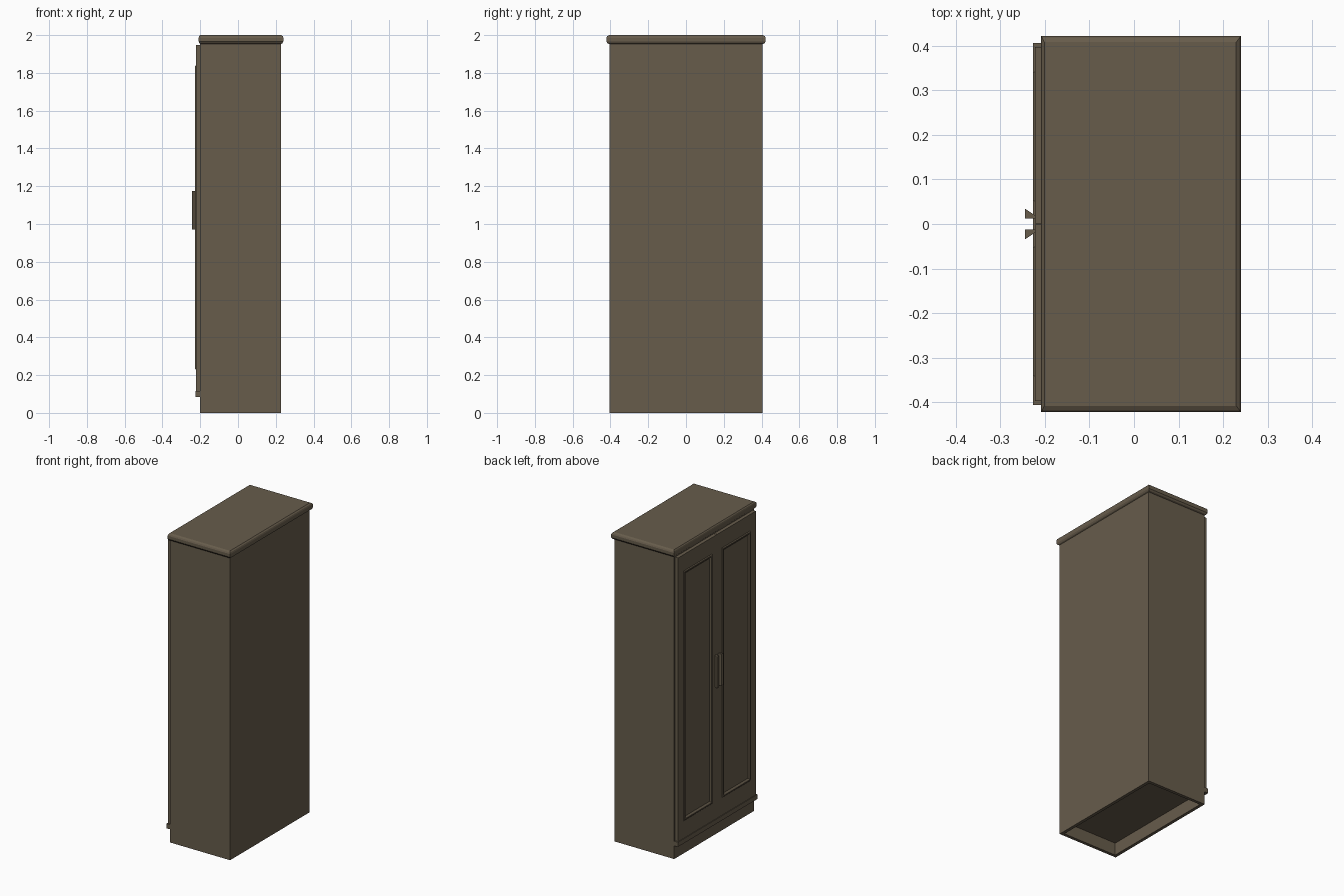
import bpy, bmesh

cube = bpy.data.objects.get("Cube")
if cube:
    bpy.data.objects.remove(cube)

wood = bpy.data.materials.new("dark_brown_wood")
COLOUR = (0.135, 0.107, 0.071, 1)
wood.diffuse_color = COLOUR
wood.use_nodes = True
wood.node_tree.nodes["Principled BSDF"].inputs["Base Color"].default_value = COLOUR


def loft(name, loops):
    """Skin a series of closed loops and cap both ends."""
    bm = bmesh.new()
    rings = [[bm.verts.new(p) for p in loop] for loop in loops]
    for a, b in zip(rings, rings[1:]):
        for i in range(len(a)):
            j = (i + 1) % len(a)
            bm.faces.new((a[i], a[j], b[j], b[i]))
    bm.faces.new(rings[0])
    bm.faces.new(rings[-1])
    bmesh.ops.recalc_face_normals(bm, faces=bm.faces)
    mesh = bpy.data.meshes.new(name)
    bm.to_mesh(mesh)
    bm.free()
    mesh.materials.append(wood)
    obj = bpy.data.objects.new(name, mesh)
    bpy.context.collection.objects.link(obj)
    return obj


def flat_rect(x0, x1, half_y, z):
    return [(x0, -half_y, z), (x1, -half_y, z), (x1, half_y, z), (x0, half_y, z)]


def upright_rect(x, y0, y1, z0, z1):
    return [(x, y0, z0), (x, y1, z0), (x, y1, z1), (x, y0, z1)]


FRONT, BACK, HALF = -0.20, 0.228, 0.406

# Carcass, hollow under the bottom shelf
T = 0.02
loft("carcass", [
    flat_rect(FRONT + T, BACK - T, HALF - T, 0.08),
    flat_rect(FRONT + T, BACK - T, HALF - T, 0),
    flat_rect(FRONT, BACK, HALF, 0),
    flat_rect(FRONT, BACK, HALF, 1.956),
])

# Rounded top moulding: (share of overhang, height)
profile = [(0, 1.953), (0.6, 1.957), (1, 1.966), (1, 1.986), (0.75, 1.994), (0.1, 2.0)]
loft("top_moulding", [
    flat_rect(FRONT - 0.008 * s, BACK + 0.012 * s, HALF + 0.016 * s, z)
    for s, z in profile
])

# Ledge under the doors
loft("bottom_ledge", [upright_rect(x, -HALF, HALF, 0.085, 0.115) for x in (FRONT, -0.226)])

# Doors with a raised frame around a sunken panel, and a wedge pull on each
DOOR_X = -0.222
frame = [(0, 0), (0.005, -0.005), (0.012, -0.005), (0.022, 0.004)]
for side, sign in (("left", 1), ("right", -1)):
    loops = [upright_rect(x, 0.0015 * sign, 0.397 * sign, 0.115, 1.948)
             for x in (FRONT, DOOR_X)]
    loops += [upright_rect(DOOR_X + dx, (0.05 + d) * sign, (0.342 - d) * sign,
                           0.228 + d, 1.842 - d) for d, dx in frame]
    loft(side + "_door", loops)

    pull = [(-0.221, 0.012), (-0.244, 0.012), (-0.244, 0.034), (-0.221, 0.019)]
    loft(side + "_handle", [[(x, y * sign, z) for x, y in pull] for z in (0.97, 1.175)])
